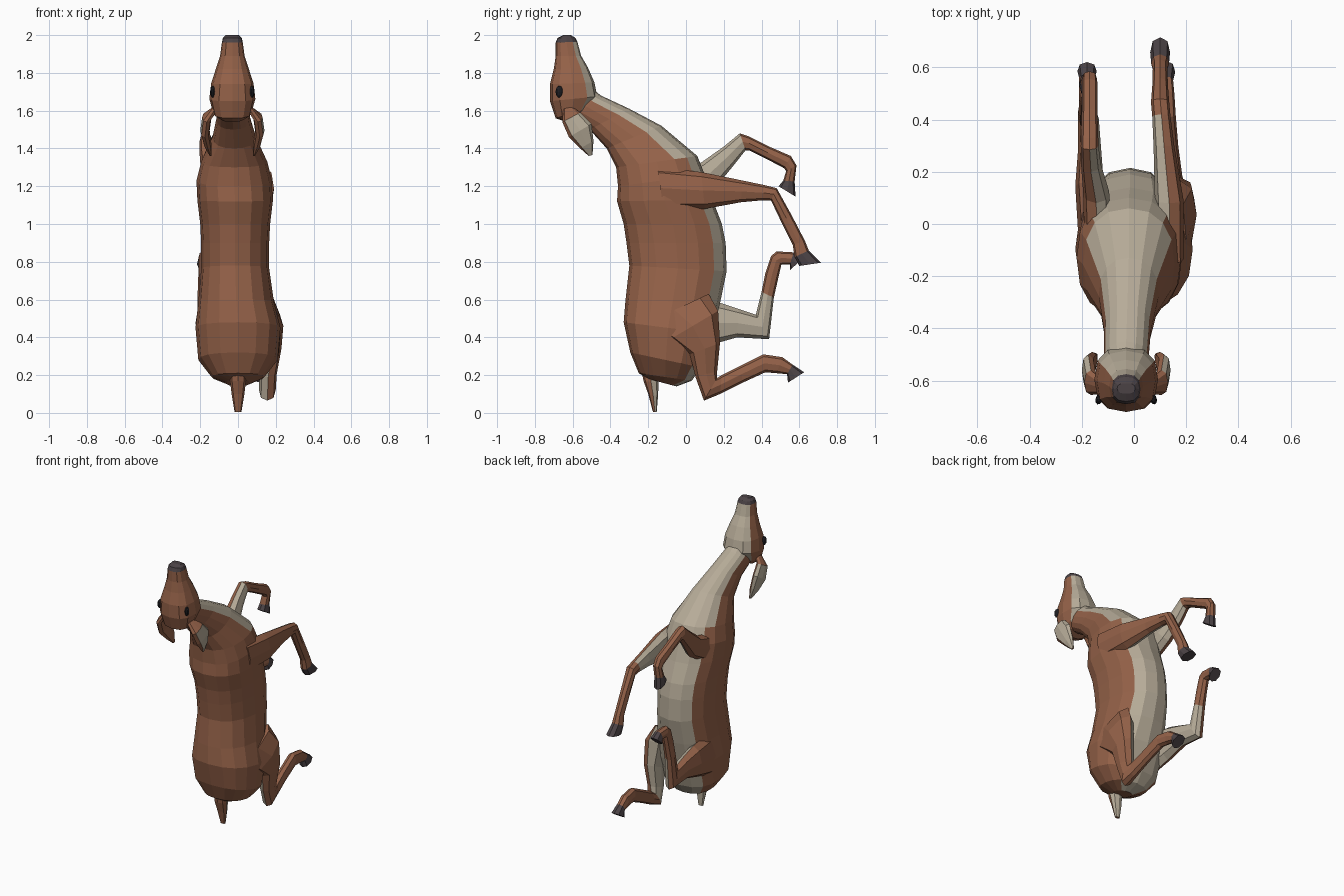
import bpy, bmesh, math
from mathutils import Vector


def material(name, rgb):
    m = bpy.data.materials.new(name)
    m.diffuse_color = (*rgb, 1)
    return m


MATS = [material("brown_coat", (0.30, 0.122, 0.066)),
        material("cream_fur", (0.47, 0.41, 0.315)),
        material("dark_hoof", (0.07, 0.055, 0.06)),
        material("eye_black", (0.012, 0.012, 0.015))]
BROWN, CREAM, DARK, BLACK = range(4)


def loft(name, sections, paint, n=8, power=0.85):
    """Skin rings; each ring = (ya, za, yb, zb, half width, centre x).
    paint(ring index, angle) picks the colour; angle 0 = edge b, 90 deg = +x."""
    bm = bmesh.new()
    rings = []
    for ya, za, yb, zb, w, cx in sections:
        a, b = Vector((cx, ya, za)), Vector((cx, yb, zb))
        ring = []
        for j in range(n):
            t = 2 * math.pi * j / n
            c, s = (math.copysign(abs(f) ** power, f) for f in (math.cos(t), math.sin(t)))
            ring.append(bm.verts.new((a + b) / 2 + (b - a) / 2 * c + Vector((w * s, 0, 0))))
        rings.append(ring)
    for i in range(len(rings) - 1):
        for j in range(n):
            k = (j + 1) % n
            f = bm.faces.new((rings[i][j], rings[i][k], rings[i + 1][k], rings[i + 1][j]))
            f.material_index = paint(i, 2 * math.pi * (j + 0.5) / n)
    for i, ring in ((0, rings[0]), (len(rings) - 2, rings[-1])):
        bm.faces.new(ring).material_index = paint(i, math.pi)
    bmesh.ops.recalc_face_normals(bm, faces=bm.faces)
    me = bpy.data.meshes.new(name)
    bm.to_mesh(me)
    bm.free()
    for m in MATS:
        me.materials.append(m)
    ob = bpy.data.objects.new(name, me)
    bpy.context.collection.objects.link(ob)
    return ob


# Torso and neck, cream along the belly and throat
def body_paint(i, t):
    limit = 68 if i >= 10 else 46
    return CREAM if math.cos(t) > math.cos(math.radians(limit)) else BROWN


loft("body", [
    (-.20, .18, -.05, .14, .06, 0),
    (-.25, .21, .03, .17, .14, 0),
    (-.295, .32, .08, .24, .21, 0),
    (-.33, .48, .14, .42, .225, 0),
    (-.32, .60, .18, .58, .20, -.01),
    (-.30, .78, .215, .75, .18, -.015),
    (-.315, .90, .21, .90, .18, -.015),
    (-.33, 1.0, .19, 1.0, .185, -.015),
    (-.365, 1.12, .14, 1.13, .20, -.015),
    (-.36, 1.2, .10, 1.26, .20, -.02),
    (-.37, 1.3, .06, 1.36, .175, -.02),
    (-.42, 1.4, -.13, 1.52, .115, -.02),
    (-.51, 1.5, -.30, 1.61, .09, -.025),
    (-.60, 1.56, -.45, 1.68, .085, -.03),
    (-.66, 1.62, -.50, 1.72, .07, -.03)], body_paint, n=16)


# Head with cream jaw and dark nose
def head_paint(i, t):
    if i >= 6:
        return DARK
    return CREAM if math.cos(t) > 0.6 else BROWN


HX = -.03
loft("head", [
    (-.63, 1.54, -.55, 1.58, .06, HX),
    (-.69, 1.56, -.52, 1.61, .10, HX),
    (-.72, 1.65, -.47, 1.675, .122, HX),
    (-.72, 1.74, -.485, 1.75, .112, HX),
    (-.70, 1.82, -.52, 1.83, .086, HX),
    (-.69, 1.89, -.555, 1.89, .065, HX),
    (-.69, 1.96, -.575, 1.965, .055, HX),
    (-.68, 1.985, -.585, 1.985, .05, HX),
    (-.65, 2.0, -.61, 2.0, .035, HX)], head_paint, n=12, power=.78)

for side, label in ((1, "right"), (-1, "left")):
    # Ears laid back, cream on the inner shell
    loft(label + "_ear", [(ya, za, yb, zb, w, HX + side * dx) for ya, za, yb, zb, w, dx in (
        (-.65, 1.61, -.60, 1.62, .02, .09),
        (-.655, 1.54, -.56, 1.59, .025, .135),
        (-.62, 1.46, -.50, 1.53, .025, .145),
        (-.56, 1.40, -.49, 1.44, .02, .13),
        (-.515, 1.36, -.495, 1.365, .006, .115))],
        lambda i, t: CREAM if math.sin(t) * side > 0 and math.cos(t) > -.5 and i > 0 else BROWN)
    # Eyes
    bpy.ops.mesh.primitive_uv_sphere_add(segments=10, ring_count=6, radius=1,
                                         location=(HX + side * .103, -.67, 1.70))
    eye = bpy.context.object
    eye.name = label + "_eye"
    eye.scale = (.014, .022, .032)
    eye.rotation_euler = (0, 0, side * .35)
    eye.data.materials.append(MATS[BLACK])

# Tail, cream underneath
loft("tail", [
    (-.24, .25, -.14, .22, .04, 0),
    (-.225, .17, -.145, .16, .042, 0),
    (-.20, .10, -.148, .09, .033, 0),
    (-.175, .005, -.155, .005, .018, 0)],
    lambda i, t: CREAM if math.cos(t) > 0 else BROWN)


# Legs: cream inside on the first rings, last two rings form the hoof
def leg(name, side, inner, sections):
    def paint(i, t):
        if i == len(sections) - 2:
            return DARK
        return CREAM if i < inner and math.sin(t) * side < 0 else BROWN
    loft(name, sections, paint)


leg("right_front_leg", 1, 3, [
    (-.15, 1.30, -.12, 1.08, .05, .14),
    (.08, 1.275, .10, 1.08, .055, .135),
    (.30, 1.23, .29, 1.115, .04, .115),
    (.42, 1.205, .40, 1.125, .035, .105),
    (.48, 1.19, .45, 1.125, .035, .10),
    (.56, 1.045, .50, 1.02, .03, .10),
    (.63, .91, .565, .89, .028, .10),
    (.65, .86, .575, .825, .034, .10),
    (.715, .795, .60, .778, .038, .10)])
leg("left_front_leg", -1, 3, [
    (-.10, 1.28, -.02, 1.10, .05, -.14),
    (.08, 1.325, .17, 1.21, .05, -.145),
    (.20, 1.41, .26, 1.32, .038, -.165),
    (.285, 1.48, .315, 1.39, .034, -.17),
    (.33, 1.465, .335, 1.39, .033, -.17),
    (.44, 1.41, .425, 1.345, .03, -.17),
    (.555, 1.36, .52, 1.295, .03, -.17),
    (.585, 1.31, .53, 1.28, .028, -.17),
    (.575, 1.225, .515, 1.23, .03, -.175),
    (.58, 1.145, .49, 1.20, .036, -.175)])
leg("right_hind_leg", 1, 4, [
    (-.24, .46, .12, .63, .05, .15),
    (-.10, .38, .17, .54, .07, .17),
    (.02, .31, .18, .37, .055, .175),
    (.05, .19, .165, .22, .045, .16),
    (.095, .065, .165, .185, .045, .155),
    (.18, .10, .19, .20, .035, .15),
    (.30, .16, .29, .25, .03, .14),
    (.42, .215, .41, .31, .03, .13),
    (.48, .21, .51, .295, .03, .125),
    (.535, .205, .565, .255, .03, .12),
    (.54, .16, .625, .215, .038, .12)])
leg("left_hind_leg", -1, 4, [
    (-.05, .62, -.15, .28, .05, -.16),
    (.16, .59, .13, .36, .055, -.17),
    (.28, .55, .27, .40, .045, -.17),
    (.37, .52, .44, .39, .04, -.175),
    (.40, .64, .465, .61, .034, -.18),
    (.42, .74, .49, .72, .03, -.18),
    (.45, .83, .505, .785, .03, -.18),
    (.48, .855, .525, .785, .03, -.18),
    (.57, .85, .55, .785, .03, -.18),
    (.62, .82, .55, .755, .037, -.18)])
